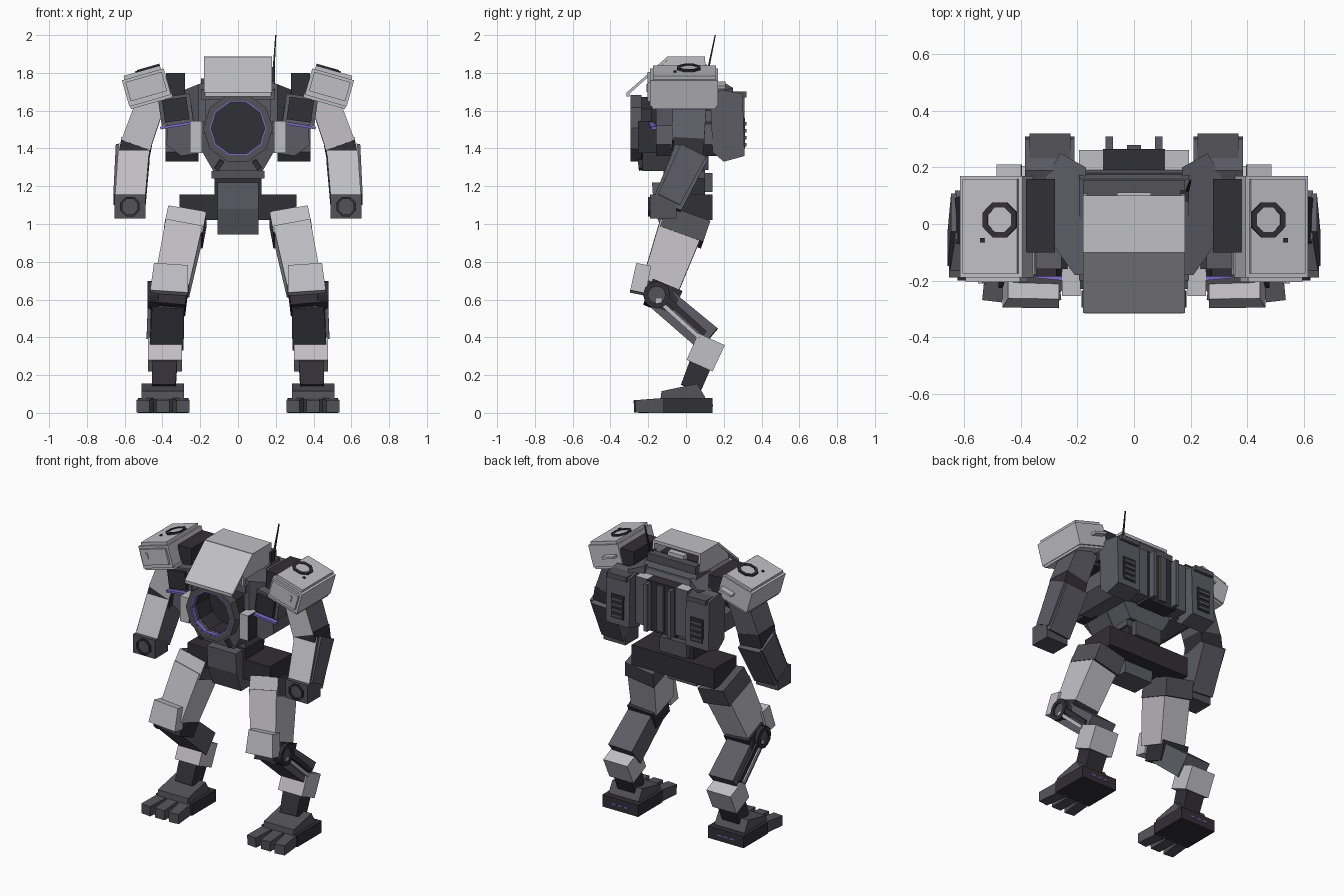
import bpy, bmesh, math
from mathutils import Matrix, Vector

cube = bpy.data.objects.get("Cube")
if cube:
    bpy.data.objects.remove(cube, do_unlink=True)


def material(name, rgb):
    m = bpy.data.materials.new(name)
    m.use_nodes = True
    m.diffuse_color = (*rgb, 1)
    m.node_tree.nodes["Principled BSDF"].inputs["Base Color"].default_value = (*rgb, 1)
    return m


LIGHT = material("light_grey", (0.53, 0.52, 0.55))
MID = material("blue_grey", (0.11, 0.108, 0.135))
GREY = material("dark_grey", (0.088, 0.087, 0.098))
DARK = material("charcoal", (0.031, 0.029, 0.037))
GLOW = material("violet", (0.2, 0.15, 0.6))


def build(name, verts, faces, mat, pair=False, frame=Matrix()):
    """Make a flat-shaded object, optionally mirrored to the other side."""
    me = bpy.data.meshes.new(name)
    bm = bmesh.new()
    vs = [bm.verts.new(frame @ Vector(v)) for v in verts]
    for f in faces:
        bm.faces.new([vs[i] for i in f])
    bmesh.ops.recalc_face_normals(bm, faces=bm.faces)
    bm.to_mesh(me)
    bm.free()
    me.materials.append(mat)
    ob = bpy.data.objects.new(name, me)
    bpy.context.collection.objects.link(ob)
    if pair:
        ob.modifiers.new("Mirror", "MIRROR").use_mirror_merge = False
    return ob


def loft(name, ring_a, ring_b, mat, pair=False, frame=Matrix()):
    n = len(ring_a)
    faces = [tuple(range(n)), tuple(range(n, 2 * n))]
    faces += [(i, (i + 1) % n, n + (i + 1) % n, n + i) for i in range(n)]
    return build(name, list(ring_a) + list(ring_b), faces, mat, pair, frame)


def box(name, lo, hi, mat, pair=False, frame=Matrix()):
    rings = [[(x, y, z) for x, y in ((lo[0], lo[1]), (hi[0], lo[1]), (hi[0], hi[1]), (lo[0], hi[1]))]
             for z in (lo[2], hi[2])]
    return loft(name, rings[0], rings[1], mat, pair, frame)


def side_prism(name, yz, x0, x1, mat, pair=False):
    return loft(name, [(x0, y, z) for y, z in yz], [(x1, y, z) for y, z in yz], mat, pair)


def front_prism(name, xz, y0, y1, mat, pair=False):
    return loft(name, [(x, y0, z) for x, z in xz], [(x, y1, z) for x, z in xz], mat, pair)


def beam(name, a, b, sa, sb, mat, pair=True):
    """Tapered bar from a to b; sizes are (width, depth) at each end."""
    a, b = Vector(a), Vector(b)
    d = (b - a).normalized()
    ref = Vector((1, 0, 0)) if abs(d.x) < 0.9 else Vector((0, 1, 0))
    u = (ref - d * ref.dot(d)).normalized()
    v = d.cross(u)
    corners = ((-.5, -.5), (.5, -.5), (.5, .5), (-.5, .5))
    rings = [[p + u * s[0] * i + v * s[1] * j for i, j in corners] for p, s in ((a, sa), (b, sb))]
    return loft(name, rings[0], rings[1], mat, pair)


def tube(name, frame, r_out, r_in, depth, n, mat, pair=False):
    """Ring along local z, starting at 0 and going back by depth."""
    verts = [(r * math.cos(2 * math.pi * i / n), r * math.sin(2 * math.pi * i / n), z)
             for r, z in ((r_out, 0), (r_in, 0), (r_in, -depth), (r_out, -depth)) for i in range(n)]
    faces = [(k * n + i, k * n + (i + 1) % n, (k + 1) % 4 * n + (i + 1) % n, (k + 1) % 4 * n + i)
             for k in range(4) for i in range(n)]
    return build(name, verts, faces, mat, pair, frame)


def disc(name, frame, r, depth, n, mat, pair=False):
    rings = [[(r * math.cos(2 * math.pi * i / n), r * math.sin(2 * math.pi * i / n), z)
              for i in range(n)] for z in (0, -depth)]
    return loft(name, rings[0], rings[1], mat, pair, frame)


def place(loc, axis="X", deg=0):
    return Matrix.Translation(loc) @ Matrix.Rotation(math.radians(deg), 4, axis)


def paint(ob, mat, rule):
    ob.data.materials.append(mat)
    for f in ob.data.polygons:
        if rule(f.normal):
            f.material_index = 1


def forward(n):
    return n.y < -0.6


# Chest core and round chest port
side_prism("chest_core", [(-.1, 1.68), (.18, 1.74), (.2, 1.4), (-.1, 1.4)], -.2, .2, MID)
front_prism("belly", [(-.2, 1.41), (.2, 1.41), (.13, 1.285), (-.13, 1.285)], -.1, .12, MID)
tube("chest_ring", place((0, -.295, 1.507), "X", 90), .185, .15, .06, 10, GREY)
tube("chest_ring_glow", place((0, -.294, 1.507), "X", 90), .152, .142, .03, 10, GLOW)
tube("chest_barrel", place((0, -.235, 1.507), "X", 90), .175, .148, .13, 10, DARK)
disc("chest_port_floor", place((0, -.105, 1.507), "X", 90), .16, .01, 10, DARK)
front_prism("chest_chin", [(.2, 1.5), (.2, 1.4), (.13, 1.28), (0, 1.28), (0, 1.35), (.1, 1.38), (.155, 1.46)],
            -.23, -.04, GREY, True)
strip = box("chest_strip", (.19, -.255, 1.375), (.255, -.12, 1.545), DARK, True)
paint(strip, LIGHT, lambda n: n.y < -.6 or n.z > .6)
beam("chin_clip", (.085, -.24, 1.335), (.115, -.235, 1.29), (.025, .03), (.025, .03), DARK)
front_prism("chest_side", [(.18, 1.55), (.37, 1.53), (.38, 1.42), (.3, 1.36), (.18, 1.38)], -.16, .18, MID, True)
yoke = ((.17, -.18, 1.75), (.21, -.18, 1.74), (.31, -.04, 1.7), (.31, .17, 1.7), (.26, .25, 1.72), (.17, .2, 1.75))
loft("shoulder_yoke", yoke, [(x, y, 1.54) for x, y, z in yoke], MID, True)
box("shoulder_joint", (.28, -.1, 1.6), (.38, .16, 1.8), DARK, True)
beam("arm_axle", (.3, .02, 1.66), (.5, .02, 1.62), (.14, .14), (.14, .14), DARK)
tilt = place((.33, -.17, 1.605), "Y", 8)
box("chest_hatch_mount", (-.085, .01, -.075), (.085, .12, .075), MID, True, tilt)
box("chest_hatch", (-.065, -.015, -.06), (.065, .02, .06), DARK, True, tilt)
beam("chest_light", (.25, -.185, 1.534), (.41, -.17, 1.508), (.03, .014), (.03, .014), GLOW)

# Cockpit hood
side_prism("collar", [(-.2, 1.66), (-.2, 1.71), (.16, 1.77), (.21, 1.66)], -.195, .195, MID)
beam("hood_visor", (0, -.31, 1.69), (0, -.095, 1.88), (.36, .014), (.36, .014), LIGHT, False)
box("hood_lip", (-.175, -.316, 1.675), (.175, -.3, 1.695), LIGHT)
box("hood_roof", (-.18, -.1, 1.868), (.18, .1, 1.888), LIGHT)
side_prism("hood_cheek", [(-.2, 1.71), (-.2, 1.775), (-.095, 1.87), (.1, 1.87), (.12, 1.74)], .165, .18, LIGHT, True)
box("cockpit_interior", (-.15, -.16, 1.68), (.15, .06, 1.8), DARK)
box("hood_rear_sill", (-.06, .07, 1.8), (.06, .112, 1.845), LIGHT)
box("hood_rear_wall", (-.18, .1, 1.66), (.18, .155, 1.82), GREY)
beam("antenna", (.185, .105, 1.76), (.2, .155, 2.0), (.012, .012), (.006, .006), DARK, False)
box("antenna_base", (.165, .08, 1.74), (.195, .12, 1.83), DARK)

# Back spine and vented packs
box("back_panel", (-.11, .16, 1.36), (.11, .265, 1.7), DARK)
box("spine", (-.025, .2, 1.38), (.025, .28, 1.69), GREY)
box("spine_rail", (.075, .2, 1.37), (.1, .31, 1.69), MID, True)
block = box("back_block", (.105, .16, 1.38), (.195, .262, 1.7), MID, True)
paint(block, LIGHT, lambda n: n.z > .9)
side_prism("back_pack", [(.13, 1.68), (.19, 1.71), (.3, 1.69), (.31, 1.36), (.2, 1.33), (.14, 1.38)], .21, .385, MID, True)
box("pack_cap", (.225, .18, 1.67), (.37, .32, 1.702), GREY, True)
box("vent_panel", (.25, .29, 1.4), (.345, .312, 1.56), DARK, True)
for i in range(4):
    z = 1.41 + i * .037
    box("vent_slat", (.255, .3, z), (.34, .32, z + .02), GREY, True)

# Waist and pelvis
box("waist_ring", (-.14, -.12, 1.24), (.14, .1, 1.28), GREY)
box("waist_column", (-.125, -.1, 1.14), (.125, .1, 1.32), DARK)
box("waist_rear", (-.1, .08, 1.17), (.1, .14, 1.27), GREY)
side_prism("pelvis_front", [(-.18, 1.22), (-.17, 1.08), (-.12, .945), (.04, .945), (.08, 1.22)], -.108, .108, MID)
box("hip_bar", (-.31, -.1, 1.02), (.31, .14, 1.155), DARK)

# Shoulder pads with hatches
pad = place((.485, -.01, 1.725), "Y", 16)
box("shoulder_pad", (-.115, -.18, -.075), (.115, .18, .07), LIGHT, True, pad)
box("pad_lid", (-.1, -.165, .06), (.1, .17, .09), LIGHT, True, pad)
box("pad_face", (-.1, -.195, -.05), (.1, -.17, .055), LIGHT, True, pad)
box("pad_slit", (.045, -.2, -.01), (.06, -.19, .03), LIGHT, True, pad)
box("pad_skirt", (-.12, -.17, -.09), (.11, .17, -.065), LIGHT, True, pad)
box("pad_rear_tab", (-.09, .17, -.01), (0, .22, .005), LIGHT, True, pad)
hatch = pad @ place((-.038, .025, .1)) @ Matrix.Rotation(math.pi / 8, 4, "Z")
tube("pad_hatch_ring", hatch, .067, .047, .03, 8, DARK, True)
disc("pad_hatch_cover", hatch @ place((0, 0, -.005)), .05, .02, 8, LIGHT, True)
box("pad_stud", (.02, -.055, .08), (.035, -.04, .096), DARK, True, pad)

# Arms and hands
upper = beam("upper_arm", (.455, .02, 1.66), (.542, .01, 1.415), (.15, .18), (.16, .17), MID)
paint(upper, LIGHT, forward)
beam("elbow", (.535, .015, 1.44), (.555, .01, 1.34), (.165, .165), (.165, .16), DARK)
lower = beam("forearm", (.55, .03, 1.38), (.572, -.1, 1.1), (.165, .19), (.16, .16), MID)
paint(lower, LIGHT, forward)
beam("forearm_guard", (.637, .04, 1.39), (.65, -.09, 1.13), (.02, .15), (.02, .13), MID)
box("hand", (.49, -.19, 1.03), (.655, -.05, 1.155), GREY, True)
tube("hand_ring", place((.572, -.2, 1.092), "X", 90) @ Matrix.Rotation(math.pi / 8, 4, "Z"),
     .056, .044, .03, 8, DARK, True)

# Thighs and knees
hip = beam("hip_band", (.268, .01, 1.04), (.29, -.03, .93), (.205, .24), (.208, .245), GREY)
paint(hip, LIGHT, forward)
beam("thigh", (.285, -.03, .97), (.35, -.14, .66), (.198, .235), (.185, .2), LIGHT)
beam("knee_block", (.36, -.1, .67), (.372, -.15, .55), (.19, .17), (.185, .16), DARK)
beam("knee_plate", (.355, -.225, .78), (.365, -.255, .635), (.18, .08), (.2, .085), LIGHT)
tube("knee_disc", place((.48, -.155, .625), "Y", 90), .072, .045, .06, 12, DARK, True)
disc("knee_hub", place((.47, -.155, .625), "Y", 90), .05, .03, 12, GREY, True)
box("knee_pin", (.46, -.16, .58), (.474, -.13, .605), LIGHT, True)

# Shins and ankles
beam("shin", (.37, -.14, .61), (.378, .12, .39), (.17, .14), (.18, .15), MID)
beam("shin_piston", (.468, -.13, .58), (.475, .07, .4), (.018, .022), (.018, .022), LIGHT)
beam("shin_rail", (.465, -.11, .61), (.47, .1, .42), (.02, .03), (.02, .03), DARK)
beam("ankle_guard", (.387, .135, .39), (.387, .072, .25), (.18, .155), (.18, .15), LIGHT)
beam("ankle", (.389, .085, .28), (.393, .025, .13), (.135, .12), (.125, .11), DARK)

# Feet with three toes
side_prism("foot_top", [(-.135, .07), (-.13, .115), (.06, .155), (.1, .085), (.1, .07)], .285, .51, GREY, True)
box("foot_base", (.262, -.12, 0), (.53, .14, .08), DARK, True)
for k in (-1, 0, 1):
    beam("toe", (.397 + k * .085, -.1, .04), (.397 + k * .105, -.272, .034), (.075, .08), (.07, .066), GREY)
    x = .397 + k * .045
    box("heel_light", (x - .014, .138, .035), (x + .014, .144, .045), GLOW, True)
